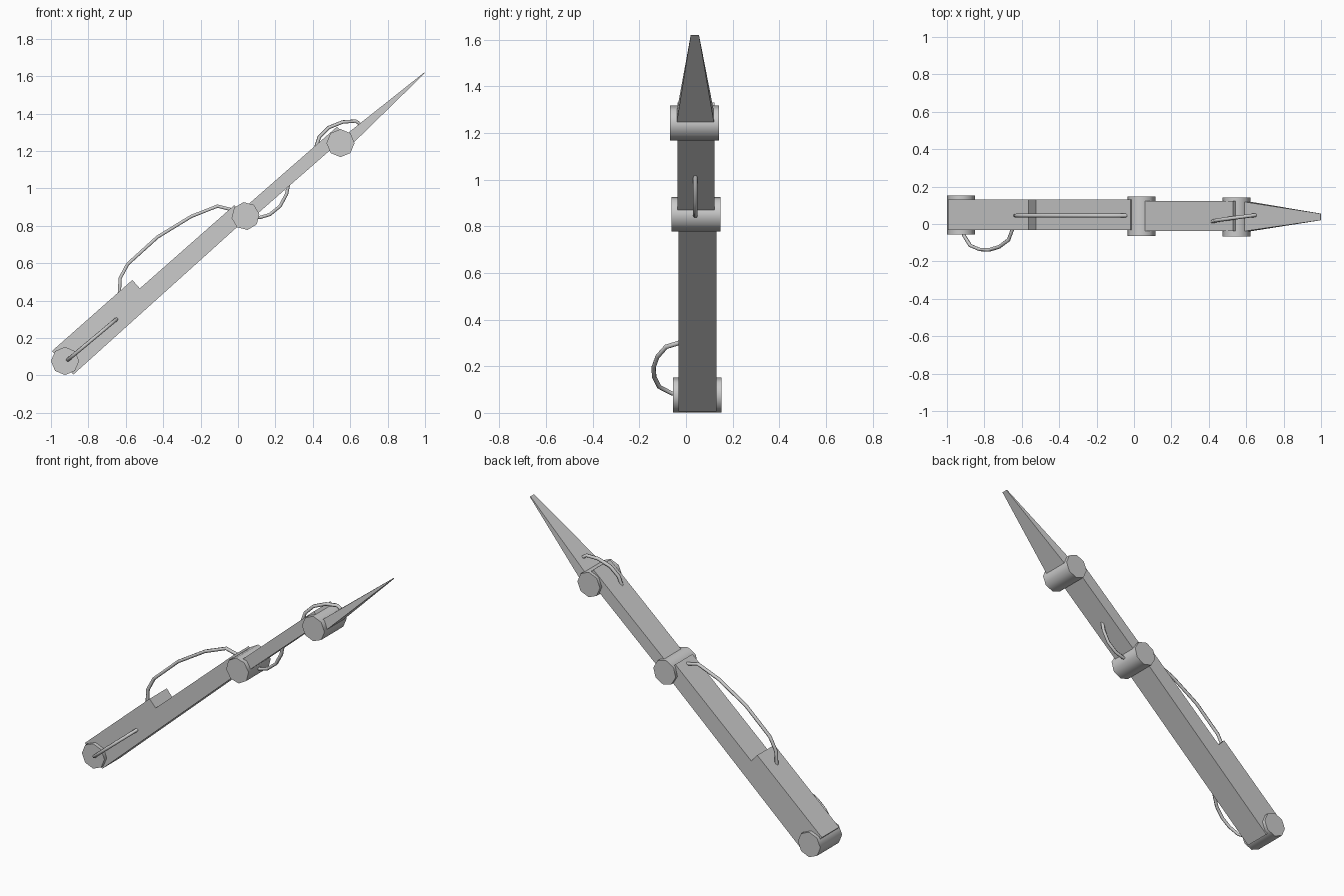
import bpy, bmesh
from math import radians, pi
from mathutils import Matrix

if "Cube" in bpy.data.objects:
    bpy.data.objects.remove(bpy.data.objects["Cube"])


def add_mesh(name, bm):
    bmesh.ops.recalc_face_normals(bm, faces=bm.faces[:])
    me = bpy.data.meshes.new(name)
    bm.to_mesh(me)
    bm.free()
    ob = bpy.data.objects.new(name, me)
    bpy.context.collection.objects.link(ob)
    return ob


def plate(name, profile, y0, y1):
    """Extrude an x-z profile along y."""
    bm = bmesh.new()
    face = bm.faces.new([bm.verts.new((x, y0, z)) for x, z in profile])
    ext = bmesh.ops.extrude_face_region(bm, geom=[face])['geom']
    verts = [v for v in ext if isinstance(v, bmesh.types.BMVert)]
    bmesh.ops.translate(bm, verts=verts, vec=(0, y1 - y0, 0))
    return add_mesh(name, bm)


def joint(name, x, z, y0, y1, turn):
    """Eight-sided pin lying along y."""
    bm = bmesh.new()
    m = (Matrix.Translation((x, (y0 + y1) / 2, z))
         @ Matrix.Rotation(radians(turn), 4, 'Y') @ Matrix.Rotation(pi / 2, 4, 'X'))
    bmesh.ops.create_cone(bm, cap_ends=True, segments=8, radius1=0.075,
                          radius2=0.075, depth=y1 - y0, matrix=m)
    ob = add_mesh(name, bm)
    bpy.ops.object.select_all(action='DESELECT')
    ob.select_set(True)
    bpy.context.view_layer.objects.active = ob
    bpy.ops.object.shade_smooth_by_angle(angle=radians(60))


def cable(name, pts):
    cu = bpy.data.curves.new(name, 'CURVE')
    cu.dimensions = '3D'
    cu.bevel_depth = 0.01
    cu.bevel_resolution = 1
    cu.use_fill_caps = True
    sp = cu.splines.new('POLY')
    sp.points.add(len(pts) - 1)
    for p, co in zip(sp.points, pts):
        p.co = (*co, 1)
    bpy.context.collection.objects.link(bpy.data.objects.new(name, cu))


# Arm segments
plate("lower_arm", [(-0.995, 0.13), (-0.88, 0.005), (0.044, 0.837), (-0.02, 0.91),
                    (-0.525, 0.465), (-0.565, 0.51)], -0.033, 0.13)
plate("forearm", [(0.03, 0.893), (0.076, 0.84), (0.576, 1.277), (0.53, 1.33)],
      -0.037, 0.123)

# Tapered tip
tip = plate("tip", [(0.58, 1.29), (0.617, 1.243), (1.0, 1.617), (0.996, 1.62)],
            -0.04, 0.12)
for v in tip.data.vertices:
    if v.co.x > 0.9:
        v.co.y = 0.038 + (v.co.y - 0.04) * 0.22

# Joint pins
joint("base_joint", -0.925, 0.077, -0.055, 0.152, 0)
joint("elbow_joint", 0.04, 0.852, -0.063, 0.147, -8)
joint("wrist_joint", 0.548, 1.242, -0.068, 0.142, 0)

# Cables
side_y = [(0.0, -0.02), (0.0, -0.06), (0.13, -0.115), (0.32, -0.136), (0.51, -0.139),
          (0.72, -0.122), (0.91, -0.085), (1.0, -0.02)]
cable("side_cable", [(-0.91 + 0.263 * t, y, 0.083 + 0.22 * t) for t, y in side_y])
cable("upper_cable", [(x, 0.045, z) for x, z in
      [(-0.635, 0.43), (-0.63, 0.52), (-0.59, 0.595), (-0.43, 0.74), (-0.25, 0.85),
       (-0.11, 0.905), (-0.03, 0.885)]])
cable("under_cable", [(x, 0.04, z) for x, z in
      [(0.09, 0.845), (0.12, 0.845), (0.17, 0.86), (0.225, 0.905), (0.26, 0.97),
       (0.272, 1.03)]])
cable("wrist_cable", [(0.415, 0.012, 1.215), (0.435, 0.018, 1.275),
      (0.485, 0.026, 1.325), (0.56, 0.036, 1.355), (0.63, 0.045, 1.36),
      (0.65, 0.047, 1.345)])
